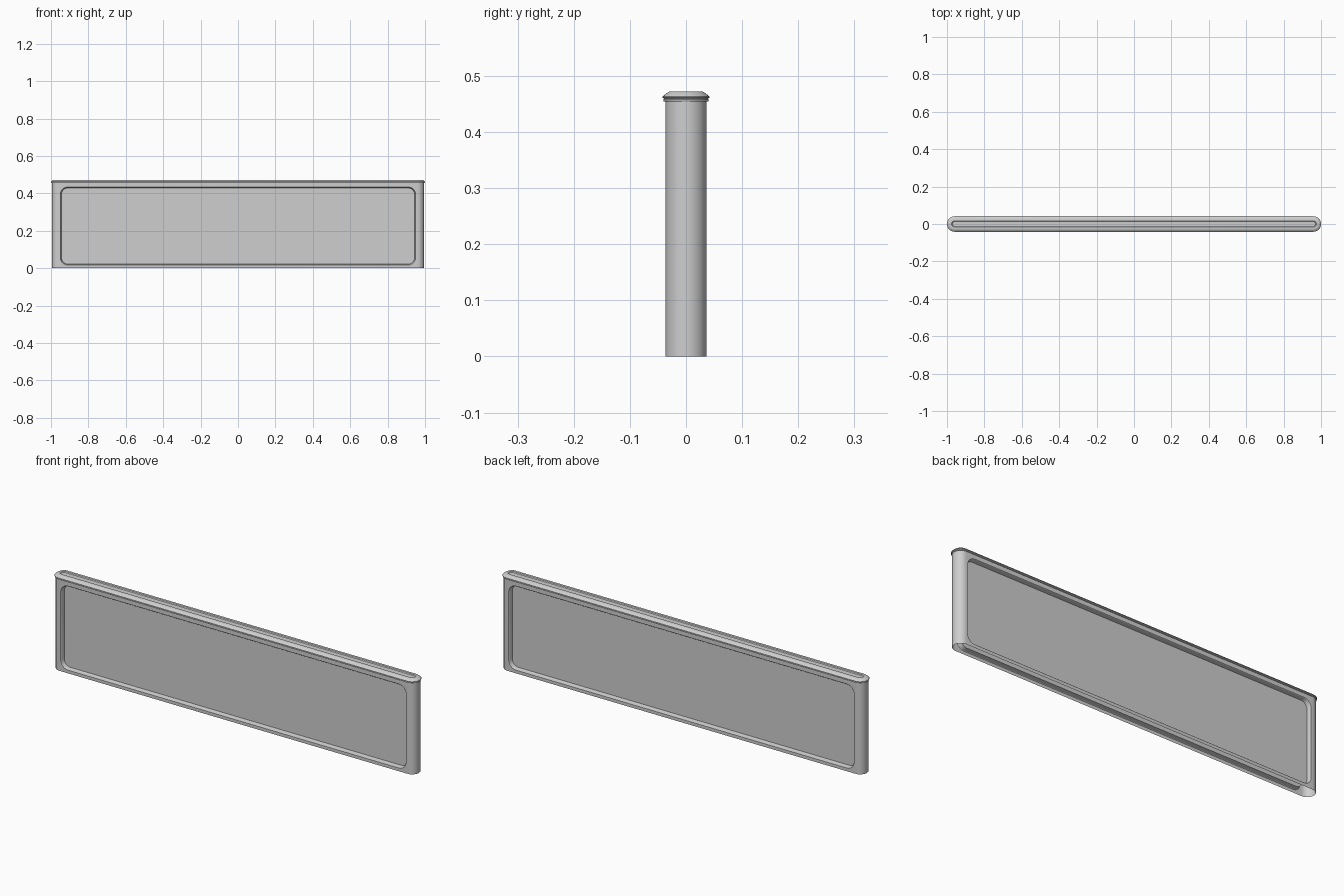
import bpy, bmesh, math
from mathutils import Vector

cube = bpy.data.objects.get("Cube")
if cube:
    bpy.data.objects.remove(cube, do_unlink=True)

HALF = 0.9585      # distance from the middle to the centre of each round end
BODY_R = 0.0365
BODY_TOP = 0.455
ARC = 16

grey = bpy.data.materials.new("plain grey")
grey.use_nodes = True
grey.diffuse_color = (0.62, 0.62, 0.62, 1)
grey.node_tree.nodes["Principled BSDF"].inputs["Base Color"].default_value = grey.diffuse_color


def finish(name, bm):
    bmesh.ops.remove_doubles(bm, verts=bm.verts, dist=1e-5)
    bmesh.ops.recalc_face_normals(bm, faces=bm.faces)
    mesh = bpy.data.meshes.new(name)
    bm.to_mesh(mesh)
    bm.free()
    mesh.materials.append(grey)
    obj = bpy.data.objects.new(name, mesh)
    bpy.context.collection.objects.link(obj)
    bpy.ops.object.select_all(action="DESELECT")
    obj.select_set(True)
    bpy.context.view_layer.objects.active = obj
    bpy.ops.object.shade_smooth_by_angle(angle=math.radians(30))


def stadium(bm, r, z):
    """Ring with two round ends; the long flats lie between the ends."""
    ring = []
    for side in (1, -1):
        for i in range(ARC + 1):
            a = math.pi * (i / ARC - 0.5)
            ring.append(bm.verts.new((side * (HALF + r * math.cos(a)), side * r * math.sin(a), z)))
    return ring


def bridge(bm, lower, upper, skip=()):
    n = len(lower)
    for i in range(n):
        if i not in skip:
            j = (i + 1) % n
            bm.faces.new((lower[i], lower[j], upper[j], upper[i]))


def rounded_rect(bm, inset, y):
    """Panel outline as four lists of corner points, counterclockwise."""
    x, low, high, r = 0.95 - inset, 0.016 + inset, 0.434 - inset, 0.04 - inset
    corners = []
    for k, (sx, z) in enumerate(((1, high - r), (-1, high - r), (-1, low + r), (1, low + r))):
        arc = []
        for i in range(9):
            a = math.pi / 2 * (k + i / 8)
            arc.append(bm.verts.new((sx * (x - r) + r * math.cos(a), y, z + r * math.sin(a))))
        corners.append(arc)
    return corners


# Body: hollow shell, open below, with a sunk panel on each long side
bm = bmesh.new()
bridge(bm, stadium(bm, BODY_R, 0), stadium(bm, BODY_R, BODY_TOP), skip=(ARC, 2 * ARC + 1))
for side in (1, -1):
    frame = [bm.verts.new((x, side * BODY_R, z)) for x, z in
             ((HALF, BODY_TOP), (-HALF, BODY_TOP), (-HALF, 0), (HALF, 0))]
    rim = rounded_rect(bm, 0, side * BODY_R)
    for k in range(4):
        n = (k + 1) % 4
        for a, b in zip(rim[k], rim[k][1:]):
            bm.faces.new((frame[k], a, b))
        bm.faces.new((frame[k], rim[k][-1], rim[n][0], frame[n]))
    previous = sum(rim, [])
    # Rounded lip, sloping wall and flat panel
    for inset, depth in ((0.002, 0.002), (0.006, 0.02)):
        ring = sum(rounded_rect(bm, inset, side * (BODY_R - depth)), [])
        bridge(bm, previous, ring)
        previous = ring
    bm.faces.new(previous)
finish("wall_body", bm)

# Cap: ridged lip, sloping shoulder and a shallow groove along the top
cap_profile = ((BODY_R, 0.4545), (0.0395, 0.4545), (0.0405, 0.456), (0.0405, 0.458),
               (0.0393, 0.4595), (0.0415, 0.461), (0.0415, 0.463), (0.039, 0.4655),
               (0.031, 0.4715), (0.028, 0.4725), (0.0165, 0.4725), (0.0125, 0.469))
bm = bmesh.new()
rings = [stadium(bm, r, z) for r, z in cap_profile]
for lower, upper in zip(rings, rings[1:]):
    bridge(bm, lower, upper)
bm.faces.new(rings[-1])
finish("top_cap", bm)
